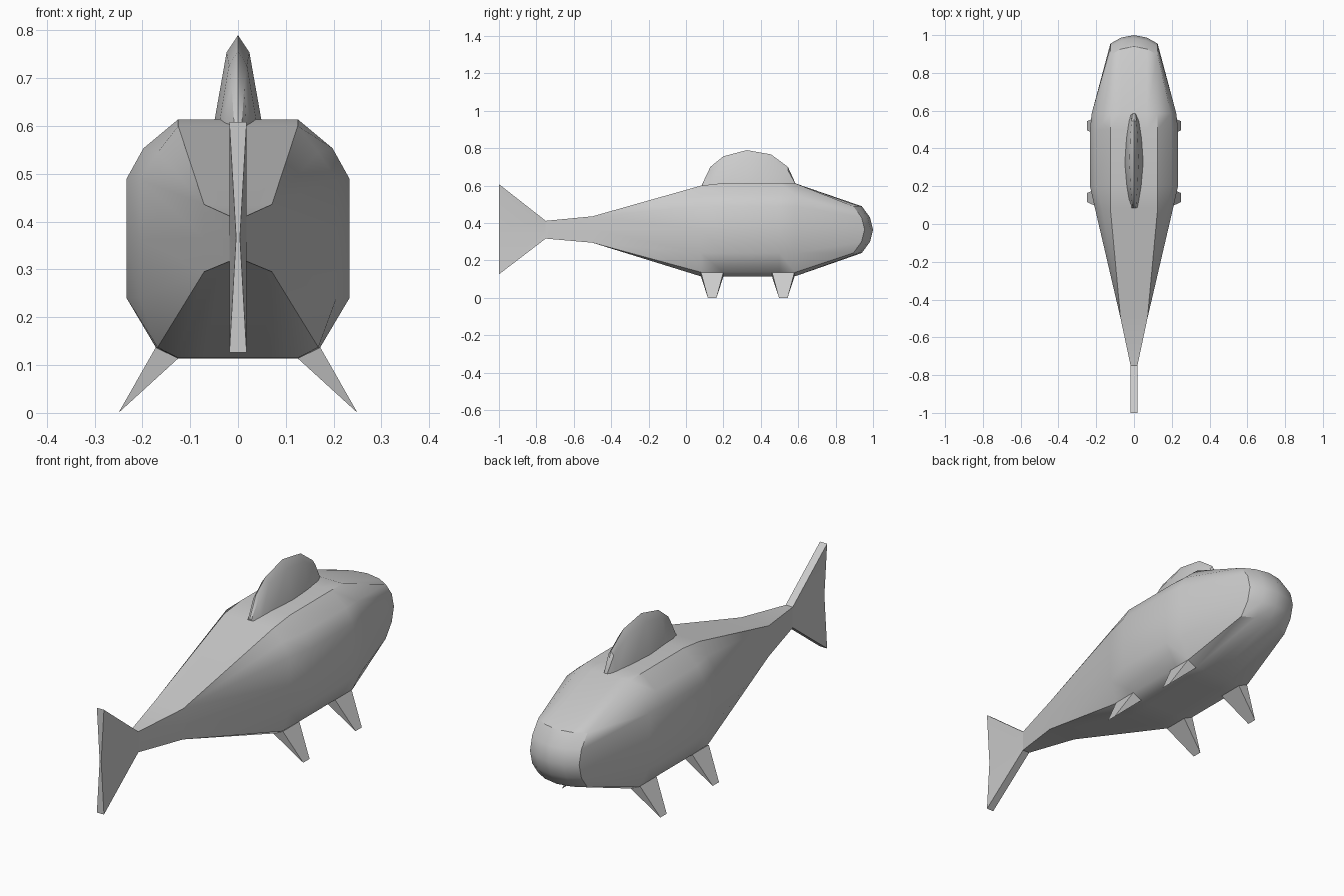
import bpy, bmesh, math

if "Cube" in bpy.data.objects:
    bpy.data.objects.remove(bpy.data.objects["Cube"])


def finish(name, bm, angle=35):
    bmesh.ops.remove_doubles(bm, verts=bm.verts, dist=0.0005)
    bmesh.ops.recalc_face_normals(bm, faces=bm.faces)
    me = bpy.data.meshes.new(name)
    bm.to_mesh(me)
    bm.free()
    ob = bpy.data.objects.new(name, me)
    bpy.context.collection.objects.link(ob)
    bpy.ops.object.select_all(action='DESELECT')
    bpy.context.view_layer.objects.active = ob
    ob.select_set(True)
    bpy.ops.object.shade_smooth_by_angle(angle=math.radians(angle))
    return ob


def loft(bm, rings, cap_ends=(True, True)):
    vs = [[bm.verts.new(p) for p in r] for r in rings]
    n = len(rings[0])
    for a, b in zip(vs, vs[1:]):
        for i in range(n):
            j = (i + 1) % n
            bm.faces.new((a[i], a[j], b[j], b[i]))
    if cap_ends[0]:
        bm.faces.new(vs[0])
    if cap_ends[1]:
        bm.faces.new(vs[-1])


# Body: closed rings from right-hand half sections (top to bottom)
def nose_y(x, z):
    return 1 - 0.045 * (x / 0.125) ** 2 - 0.06 * ((z - 0.365) / 0.125) ** 2


def ring(half, y):
    (tx, tz), (ex, ez) = half[0], half[-1]
    pts = list(half)
    pts += [(ex * f, ez) for f in (0.55, 0, -0.55)]
    pts += [(-x, z) for x, z in reversed(half)]
    pts += [(tx * f, tz) for f in (-0.55, 0, 0.55)]
    return [(x, nose_y(x, z) if y is None else y, z) for x, z in pts]


def box_half(x, top, bottom):
    m = (top + bottom) / 2
    return [(x, top)] * 3 + [(x, m)] + [(x, bottom)] * 3


full = [(0.125, 0.614), (0.198, 0.553), (0.233, 0.49), (0.233, 0.365),
        (0.233, 0.24), (0.172, 0.137), (0.125, 0.114)]
rear = [(0.125, 0.60), (0.168, 0.545), (0.206, 0.488), (0.206, 0.365),
        (0.206, 0.24), (0.168, 0.137), (0.125, 0.115)]
fore = [(0.125, 0.612), (0.195, 0.55), (0.224, 0.49), (0.224, 0.365),
        (0.224, 0.24), (0.172, 0.137), (0.125, 0.116)]
rows = [0.49, 0.43, 0.365, 0.30, 0.24]
tip = [(0.125, z) for z in (0.49, 0.49, 0.43, 0.365, 0.30, 0.24, 0.24)]

bm = bmesh.new()
loft(bm, [ring(box_half(0.018, 0.412, 0.317), -0.75),
          ring(box_half(0.071, 0.436, 0.295), -0.5),
          ring(rear, 0.08), ring(full, 0.2), ring(full, 0.5),
          ring(fore, 0.585), ring(tip, None)], (False, False))
# Rounded nose
cols = [0.125 * f for f in (-1, -0.55, 0, 0.55, 1)]
grid = [[bm.verts.new((x, nose_y(x, z), z)) for x in cols] for z in rows]
for a, b in zip(grid, grid[1:]):
    for i in range(4):
        bm.faces.new((a[i], a[i + 1], b[i + 1], b[i]))
bmesh.ops.dissolve_degenerate(bm, dist=0.0001, edges=bm.edges)
finish("body", bm)

# Tail fin, pinched in the middle of its rear edge
bm = bmesh.new()


def tail_ring(y, top, bottom, pinch):
    m = (top + bottom) / 2
    return [(0.018, y, top), (pinch, y, m), (0.018, y, bottom),
            (-0.018, y, bottom), (-pinch, y, m), (-0.018, y, top)]


loft(bm, [tail_ring(-0.75, 0.412, 0.317, 0.018),
          tail_ring(-1.0, 0.608, 0.126, 0.004)])
finish("tail_fin", bm)

# Dorsal fin: lens-shaped plan, sharp ridge
bm = bmesh.new()
rings = []
for y, w, z in [(0.085, 0.018, 0.605), (0.13, 0.028, 0.70), (0.20, 0.041, 0.757),
                (0.325, 0.052, 0.79), (0.455, 0.043, 0.767),
                (0.545, 0.029, 0.70), (0.585, 0.018, 0.612)]:
    s = 0.6 + 0.81 * (z - 0.6)
    rings.append([(w, y, 0.595), (0.46 * w, y, s), (0, y, z),
                  (-0.46 * w, y, s), (-w, y, 0.595)])
loft(bm, rings)
finish("dorsal_fin", bm)

# Four wedge-shaped lower fins
for name, y0 in (("rear", 0.08), ("front", 0.46)):
    for side, s in (("left", -1), ("right", 1)):
        bm = bmesh.new()
        y1 = y0 + 0.12
        base = [bm.verts.new(p) for p in (
            (s * 0.125, y0, 0.114), (s * 0.172, y0, 0.137),
            (s * 0.172, y1, 0.137), (s * 0.125, y1, 0.114))]
        a = bm.verts.new((s * 0.25, y0 + 0.037, 0.0))
        b = bm.verts.new((s * 0.25, y0 + 0.083, 0.0))
        for f in ((base[0], base[1], a), (base[1], base[2], b, a),
                  (base[2], base[3], b), (base[3], base[0], a, b), base):
            bm.faces.new(f)
        finish(f"{name}_{side}_fin", bm)
